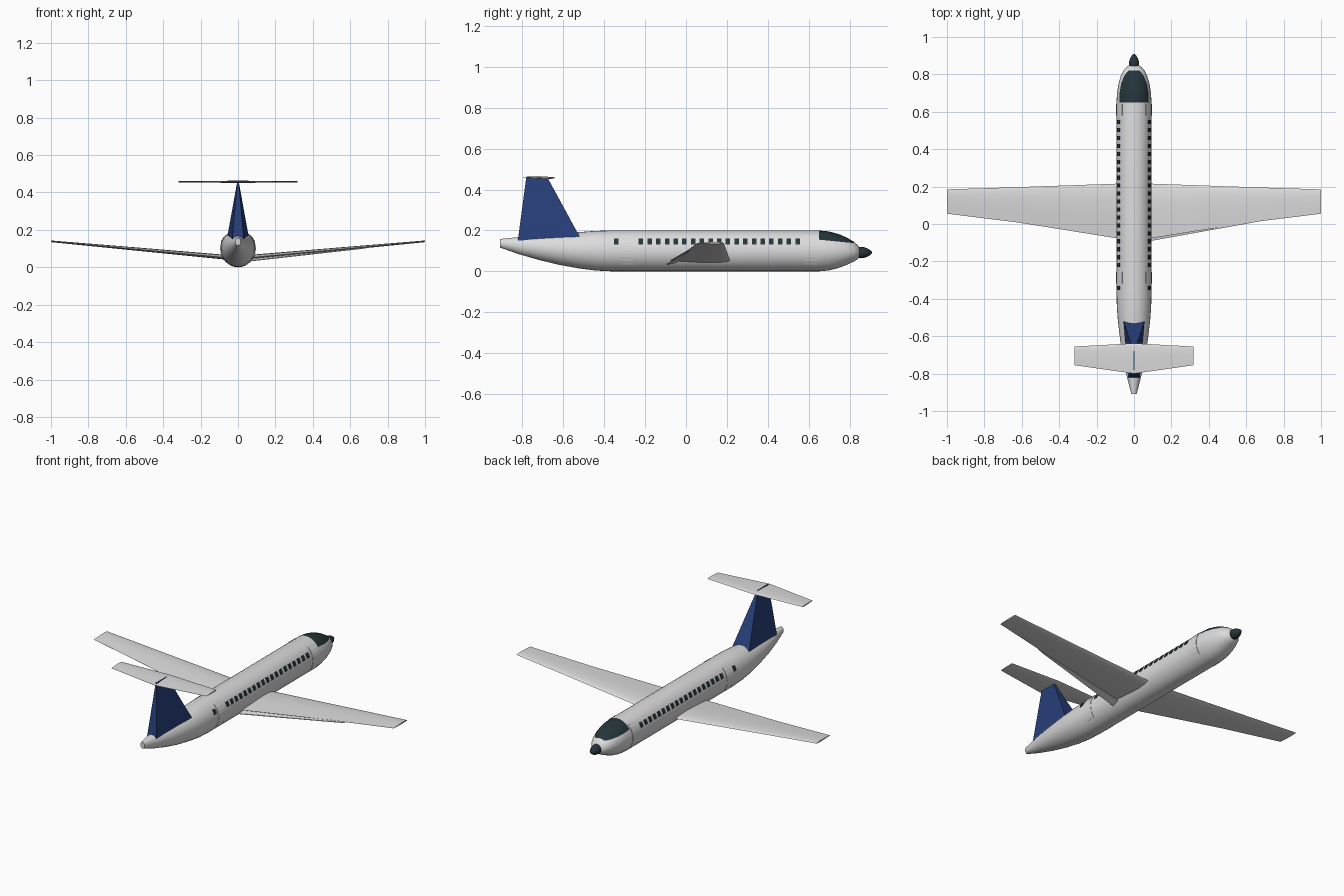
import bpy, bmesh
from math import sin, cos, pi, sqrt
from mathutils import Vector

cube = bpy.data.objects.get("Cube")
if cube:
    bpy.data.objects.remove(cube)


def make_material(name, colour):
    mat = bpy.data.materials.new(name)
    mat.use_nodes = True
    mat.diffuse_color = (*colour, 1)
    mat.node_tree.nodes["Principled BSDF"].inputs["Base Color"].default_value = (*colour, 1)
    return mat


WHITE = make_material("white paint", (0.72, 0.72, 0.73))
DARK = make_material("dark glass", (0.018, 0.035, 0.042))
BLUE = make_material("blue paint", (0.02, 0.05, 0.2))


def finish(name, bm, mats, smooth=None):
    mesh = bpy.data.meshes.new(name)
    bm.normal_update()
    bm.to_mesh(mesh)
    bm.free()
    obj = bpy.data.objects.new(name, mesh)
    bpy.context.collection.objects.link(obj)
    for mat in mats:
        mesh.materials.append(mat)
    if smooth:
        bpy.ops.object.select_all(action="DESELECT")
        obj.select_set(True)
        bpy.context.view_layer.objects.active = obj
        bpy.ops.object.shade_smooth_by_angle(angle=smooth)
    return obj


def loft(rings):
    """Skin a row of equal closed rings and cap both ends."""
    bm = bmesh.new()
    rows = [[bm.verts.new(p) for p in ring] for ring in rings]
    n = len(rows[0])
    for a, b in zip(rows, rows[1:]):
        for i in range(n):
            j = (i + 1) % n
            bm.faces.new((a[i], a[j], b[j], b[i]))
    bm.faces.new(rows[0])
    bm.faces.new(rows[-1])
    bmesh.ops.recalc_face_normals(bm, faces=bm.faces[:])
    return bm


def oval(y, half_width, low, high, sides=32):
    mid, half = (low + high) / 2, (high - low) / 2
    return [(half_width * cos(2 * pi * i / sides), y, mid + half * sin(2 * pi * i / sides))
            for i in range(sides)]


# Fuselage: y, half width, bottom, top
BODY_W, BODY_H = 0.0935, 0.1
sections = [
    (-0.91, 0.014, 0.117, 0.158), (-0.82, 0.037, 0.085, 0.167),
    (-0.72, 0.058, 0.056, 0.176), (-0.62, 0.074, 0.032, 0.184),
    (-0.52, 0.086, 0.014, 0.192), (-0.44, 0.092, 0.004, 0.198),
    (-0.36, BODY_W, 0, 0.2), (0.65, BODY_W, 0, 0.2),
    (0.70, 0.091, 0.005, 0.195), (0.75, 0.083, 0.018, 0.181),
    (0.79, 0.071, 0.034, 0.163), (0.82, 0.057, 0.048, 0.145),
    (0.84, 0.04, 0.06, 0.128), (0.85, 0.022, 0.075, 0.11)]
bm = loft([oval(*s) for s in sections])
# Windscreen: cut along its lower edge, then colour the faces above it
sill, sill_normal = Vector((0, 0.65, 0.155)), Vector((0, 0.1, 1)).normalized()
nose = [f for f in bm.faces if 0.65 < f.calc_center_median().y < 0.82]
edges = {e for f in nose for e in f.edges}
verts = {v for f in nose for v in f.verts}
bmesh.ops.bisect_plane(bm, geom=nose + list(edges) + list(verts),
                       plane_co=sill, plane_no=sill_normal)
for f in bm.faces:
    c = f.calc_center_median()
    if 0.65 < c.y < 0.82 and (c - sill).dot(sill_normal) > 0:
        f.material_index = 1
finish("fuselage", bm, [WHITE, DARK], 0.7)

# Nose spinner
spinner = [(0.835, 0.024), (0.85, 0.028), (0.868, 0.027), (0.885, 0.021),
           (0.9, 0.012), (0.91, 0.003)]
finish("nose_cone", loft([oval(y, r, 0.092 - r, 0.092 + r, 20) for y, r in spinner]),
       [DARK], 0.9)


def side_plates(name, spots, width, low, high, steps, mat, depth):
    """Thin plates that follow the round fuselage wall on both sides."""
    bm = bmesh.new()
    for side in (-1, 1):
        for y in spots:
            rows = []
            for k in range(steps + 1):
                z = low + (high - low) * k / steps
                x = BODY_W * sqrt(1 - ((z - BODY_H) / BODY_H) ** 2)
                rows.append([bm.verts.new((side * x, y + d * side * width / 2, z))
                             for d in (-1, 1)])
            for a, b in zip(rows, rows[1:]):
                bm.faces.new((a[0], a[1], b[1], b[0]))
    obj = finish(name, bm, [mat])
    mod = obj.modifiers.new("thickness", "SOLIDIFY")
    mod.thickness = depth
    mod.offset = 1


# Cabin windows and doors
side_plates("cabin_windows", [-0.342] + [-0.22 + 0.0425 * i for i in range(19)],
            0.022, 0.131, 0.158, 2, DARK, 0.003)
side_plates("cabin_doors", [-0.288, 0.61], 0.062, 0.035, 0.175, 8, WHITE, 0.002)

# Chord position from the leading edge, upper and lower thickness fractions
FOIL = [(0, 0), (0.03, 0.4), (0.12, 0.75), (0.3, 1), (0.55, 0.8), (0.8, 0.4), (1, 0.04)]


def foil_ring(x, front, back, z, thick, belly=0.4):
    upper = [(x, front + (back - front) * t, z + thick * h * (1 - belly)) for t, h in FOIL]
    lower = [(x, front + (back - front) * t, z - thick * h * belly) for t, h in FOIL[:0:-1]]
    return upper + lower


# Wings: x, leading edge, trailing edge, height, thickness
half_wing = [(0.05, 0.217, -0.083, 0.05, 0.026), (0.62, 0.197, 0.008, 0.103, 0.016),
             (1.0, 0.185, 0.055, 0.138, 0.009)]
for name, side in (("left_wing", 1), ("right_wing", -1)):
    rings = [foil_ring(side * s[0], *s[1:]) for s in half_wing]
    finish(name, loft(rings), [WHITE], 0.6)

# Lowered flap behind the left wing
flap_top = [(0.07, -0.045, 0.047), (0.7, 0.02, 0.108), (0.66, 0.012, 0.102),
            (0.07, -0.094, 0.036)]
finish("left_flap", loft([[(x, y, z - d) for x, y, z in flap_top] for d in (0, 0.004)]),
       [WHITE])


# Tail fin: wide at the base, closing to a thin top edge
def fin_ring(front, back, front_w, back_w, front_z, back_z):
    return [(-front_w, front, front_z), (front_w, front, front_z),
            (back_w, back, back_z), (-back_w, back, back_z)]


finish("tail_fin", loft([fin_ring(-0.52, -0.822, 0.056, 0.031, 0.17, 0.15),
                         fin_ring(-0.68, -0.78, 0.003, 0.003, 0.464, 0.464)]), [BLUE])

# Tailplane
tail = [(-0.317, -0.655, -0.755, 0.458, 0.007), (0, -0.638, -0.8, 0.457, 0.012),
        (0.317, -0.655, -0.755, 0.458, 0.007)]
finish("tailplane", loft([foil_ring(*s, belly=0.5) for s in tail]), [WHITE], 0.6)
